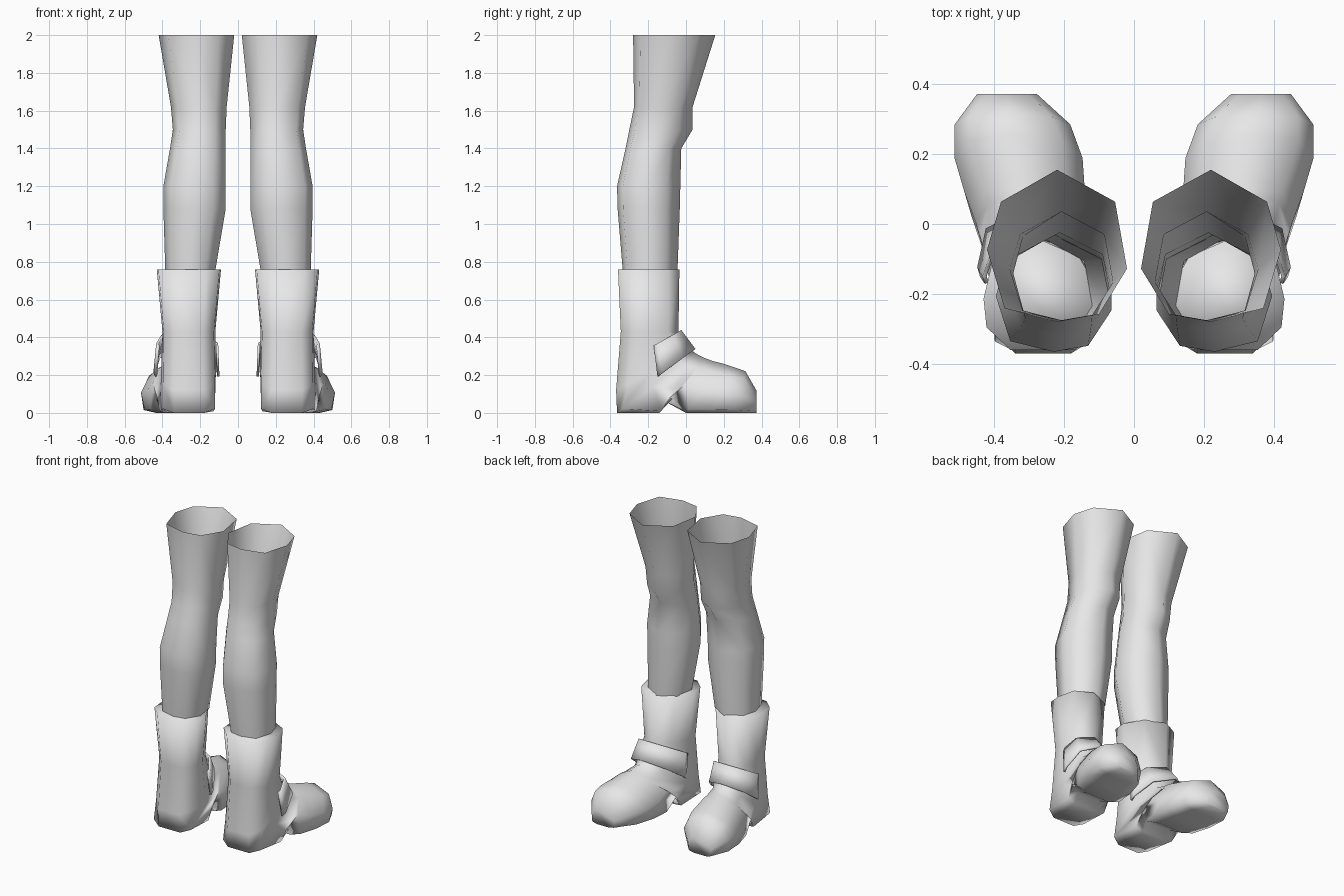
import bpy, bmesh

if "Cube" in bpy.data.objects:
    bpy.data.objects.remove(bpy.data.objects["Cube"])

grey = bpy.data.materials.new("light grey")
grey.diffuse_color = (0.8, 0.8, 0.8, 1)
grey.use_nodes = True
grey.node_tree.nodes["Principled BSDF"].inputs["Base Color"].default_value = grey.diffuse_color


def loft(name, rings, closed=True, caps=False, thickness=0):
    """Skin a list of point rings, then mirror the part to the other leg."""
    bm = bmesh.new()
    rows = [[bm.verts.new(p) for p in ring] for ring in rings]
    n = len(rows[0])
    for a, b in zip(rows, rows[1:]):
        for i in range(n if closed else n - 1):
            j = (i + 1) % n
            bm.faces.new((a[i], a[j], b[j], b[i]))
    if caps:
        bm.faces.new(rows[0])
        bm.faces.new(rows[-1])
    bmesh.ops.recalc_face_normals(bm, faces=bm.faces)
    for f in bm.faces:
        f.smooth = True
    me = bpy.data.meshes.new(name)
    bm.to_mesh(me)
    bm.free()
    me.materials.append(grey)
    ob = bpy.data.objects.new(name, me)
    bpy.context.collection.objects.link(ob)
    if thickness:
        mod = ob.modifiers.new("thickness", 'SOLIDIFY')
        mod.thickness = thickness
        mod.offset = 0
    mod = ob.modifiers.new("other leg", 'MIRROR')
    mod.use_mirror_merge = False
    return ob


# Trouser legs: open tubes, rings as (z, x min, x max, y min, y max)
OUTLINE = [(0, 1), (.8, .58), (1, -.05), (.75, -.82),
           (0, -1), (-.6, -.9), (-1, -.3), (-.83, .58)]
LEG = [(2.0, .02, .42, -.28, .155), (1.62, .06, .355, -.275, .035),
       (1.5, .065, .345, -.30, .035), (1.4, .065, .36, -.32, -.025),
       (1.2, .065, .395, -.365, -.03), (1.08, .065, .395, -.362, -.033),
       (.755, .12, .385, -.335, -.045)]
loft("leg", [[((a + b) / 2 + u * (b - a) / 2, (c + d) / 2 + v * (d - c) / 2, z)
              for u, v in OUTLINE] for z, a, b, c, d in LEG])


# Slanted sections running from an upper front point to a lower back point
def section(front, back, half, shape):
    pts = []
    for t, s in shape:
        y = front[0] + t * (back[0] - front[0])
        z = front[1] + t * (back[1] - front[1])
        axis = .26 + .18 * max(0, y + .2)      # foot turns outwards
        pts.append((axis + s * half, y, z))
    return pts


def boot_shape(q):
    return [(0, 0), (.18, .72), (.55, 1), (q, .95), (1, .55),
            (1, -.55), (q, -.95), (.55, -1), (.18, -.72)]


# Boots: cuff, ankle, heel, arch, ball and toe sections
BOOT = [((-.035, .76), (-.36, .76), .17, .8),
        ((-.04, .43), (-.345, .43), .14, .8),
        ((.03, .33), (-.37, .12), .145, .85),
        ((.06, .31), (-.365, 0), .145, .93),
        ((.10, .29), (-.14, 0), .15, .97),
        ((.14, .275), (-.11, .06), .155, .9),
        ((.2, .26), (0, 0), .172, .93),
        ((.26, .24), (.13, 0), .183, .93),
        ((.315, .22), (.26, 0), .165, .93),
        ((.372, .12), (.372, 0), .085, .93)]
loft("boot", [section(f, b, h, boot_shape(q)) for f, b, h, q in BOOT], caps=True)

# Instep straps
STRAP = [(.58, -1), (.5, -1.02), (.18, -.76), (0, 0),
         (.18, .76), (.5, 1.02), (.58, 1)]
loft("strap", [section((-.03, .435), (-.27, .30), .155, STRAP),
               section((.045, .335), (-.29, .09), .165, STRAP)],
     closed=False, thickness=.012)
